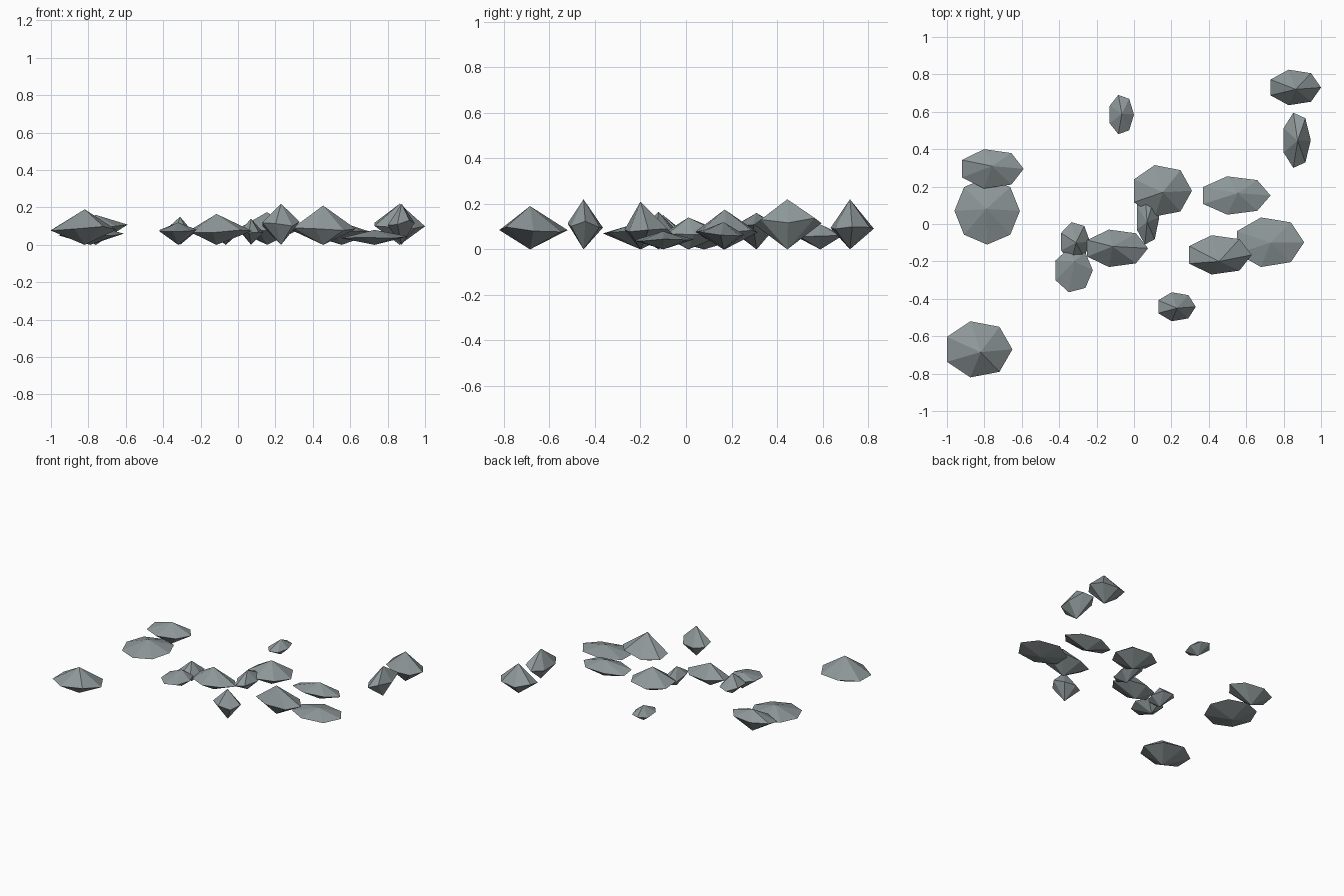
import bpy, bmesh, math, random

if "Cube" in bpy.data.objects:
    bpy.data.objects.remove(bpy.data.objects["Cube"])

random.seed(4)
stone = bpy.data.materials.new("grey stone")
stone.diffuse_color = (0.27, 0.31, 0.315, 1)
stone.use_nodes = True
stone.node_tree.nodes["Principled BSDF"].inputs["Base Color"].default_value = stone.diffuse_color


def rock(name, xr, yr, peak, height, belt=0.46, sides=7):
    """Faceted pebble: an uneven belt fitted to its footprint, closed by a peak and a foot."""
    angles = [2 * math.pi * i / sides for i in range(sides)]
    cs, sn = [math.cos(a) for a in angles], [math.sin(a) for a in angles]

    def fit(v, vals, rng):
        t = (v - min(vals)) / (max(vals) - min(vals))
        return rng[0] + t * (rng[1] - rng[0])

    bm = bmesh.new()
    ring = [bm.verts.new((fit(c, cs, xr), fit(s, sn, yr),
                          height * belt * random.uniform(0.85, 1.15)))
            for c, s in zip(cs, sn)]
    top = bm.verts.new((*peak, height))
    foot = bm.verts.new((*peak, 0))
    for a, b in zip(ring, ring[1:] + ring[:1]):
        bm.faces.new((a, b, top))
        bm.faces.new((b, a, foot))
    mesh = bpy.data.meshes.new(name)
    bm.to_mesh(mesh)
    bm.free()
    mesh.materials.append(stone)
    bpy.context.collection.objects.link(bpy.data.objects.new(name, mesh))


# left group
rock("rock_front_left", (-1, -0.65), (-0.82, -0.52), (-0.82, -0.685), 0.19)
rock("rock_left_flat", (-0.96, -0.61), (-0.11, 0.25), (-0.79, 0.08), 0.11, 0.5, 8)
rock("rock_left_back", (-0.92, -0.59), (0.19, 0.40), (-0.76, 0.31), 0.16, 0.6)

# middle group
rock("rock_small_back", (-0.13, 0.0), (0.48, 0.69), (-0.065, 0.59), 0.11, 0.5)
rock("rock_middle_tall", (-0.39, -0.235), (-0.20, 0.01), (-0.31, -0.10), 0.15)
rock("rock_middle_low", (-0.42, -0.22), (-0.365, -0.13), (-0.32, -0.20), 0.12, 0.6)
rock("rock_middle_long", (-0.25, 0.075), (-0.23, -0.03), (-0.115, -0.12), 0.165)
rock("rock_centre_narrow", (0.015, 0.135), (-0.11, 0.18), (0.07, 0.01), 0.14, 0.5)
rock("rock_centre", (0.0, 0.31), (0.04, 0.315), (0.155, 0.17), 0.175)
rock("rock_front_small", (0.13, 0.33), (-0.52, -0.365), (0.23, -0.45), 0.22, 0.5)

# right group
rock("rock_right_long", (0.37, 0.73), (0.05, 0.255), (0.555, 0.165), 0.12, 0.55)
rock("rock_right_tall", (0.295, 0.63), (-0.27, -0.06), (0.455, -0.20), 0.21, 0.38)
rock("rock_right_flat", (0.55, 0.91), (-0.23, 0.035), (0.73, -0.10), 0.08, 0.5)
rock("rock_far_right", (0.80, 0.945), (0.30, 0.595), (0.875, 0.445), 0.22, 0.55)
rock("rock_back_corner", (0.73, 1.0), (0.635, 0.825), (0.865, 0.72), 0.22, 0.47)
